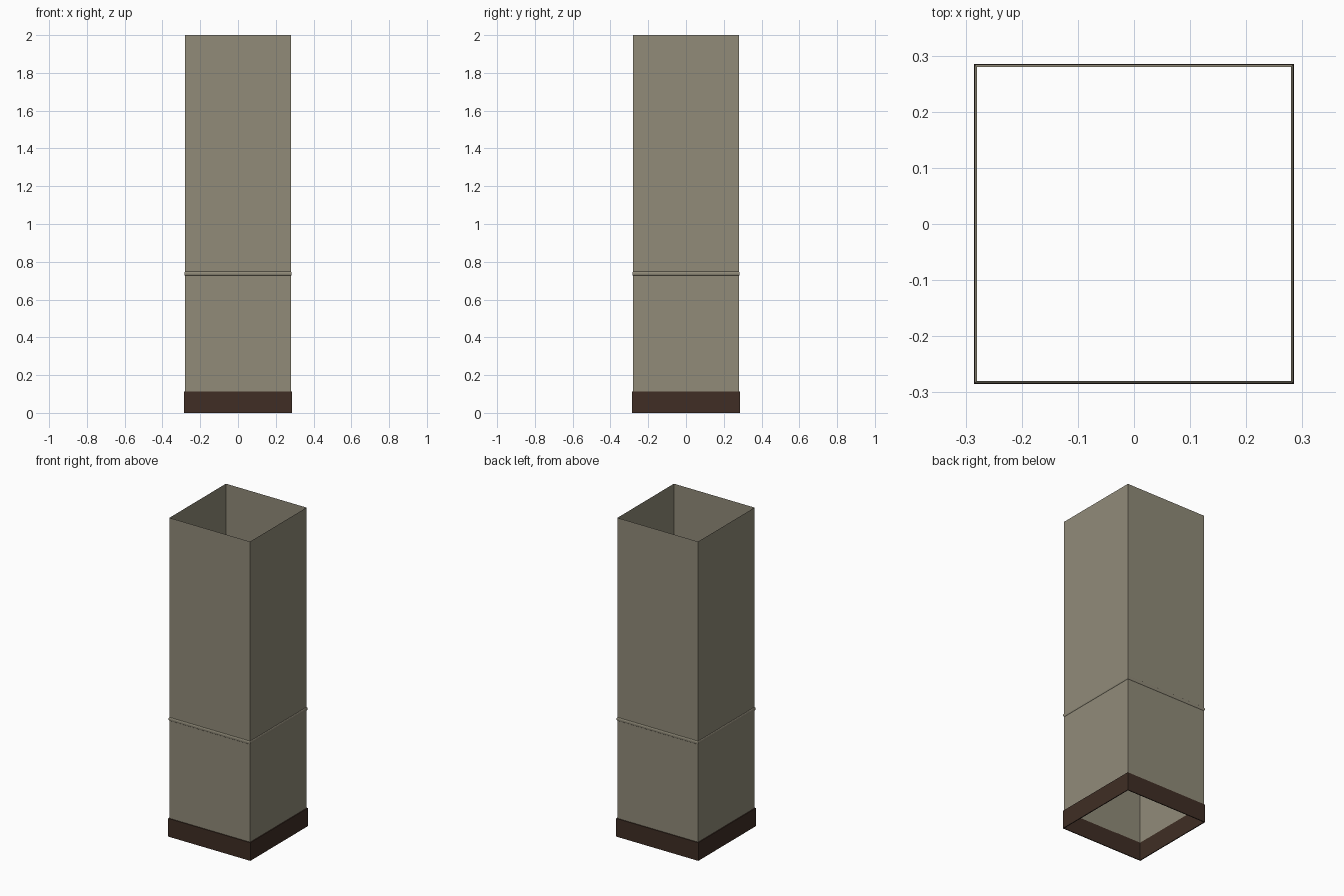
import bpy, bmesh

if "Cube" in bpy.data.objects:
    bpy.data.objects.remove(bpy.data.objects["Cube"])

HALF = 0.28  # half width of the square shaft


def material(name, rgb):
    m = bpy.data.materials.new(name)
    m.diffuse_color = (*rgb, 1.0)
    m.use_nodes = True
    m.node_tree.nodes["Principled BSDF"].inputs["Base Color"].default_value = m.diffuse_color
    return m


wall_paint = material("warm_grey_paint", (0.282, 0.258, 0.191))
dark_wood = material("dark_wood", (0.050, 0.027, 0.018))


def square_sweep(name, profile, mat, closed):
    """Sweep an (outward offset, z) profile around the square plan."""
    bm = bmesh.new()
    loops = []
    for sx, sy in ((-1, -1), (1, -1), (1, 1), (-1, 1)):
        loops.append([bm.verts.new((sx * (HALF + d), sy * (HALF + d), z))
                      for d, z in profile])
    n = len(profile)
    for i in range(4):
        a, b = loops[i], loops[(i + 1) % 4]
        for j in range(n if closed else n - 1):
            k = (j + 1) % n
            bm.faces.new((a[j], b[j], b[k], a[k]))
    mesh = bpy.data.meshes.new(name)
    bm.to_mesh(mesh)
    bm.free()
    mesh.materials.append(mat)
    obj = bpy.data.objects.new(name, mesh)
    bpy.context.collection.objects.link(obj)
    return obj


# Thin sheet walls, open at the top and bottom
square_sweep("walls", [(0, 0.112), (0, 2.0)], wall_paint, False)

# Baseboard band, also visible from inside the shaft
square_sweep("baseboard", [(0, 0), (0.0055, 0), (0.0055, 0.114), (0, 0.114)],
             dark_wood, True)

# Slim rounded rail around the walls
square_sweep("wall_rail", [(0, 0.727), (0.0025, 0.729), (0.004, 0.734),
                           (0.004, 0.741), (0.0025, 0.746), (0, 0.748)],
             wall_paint, False)
